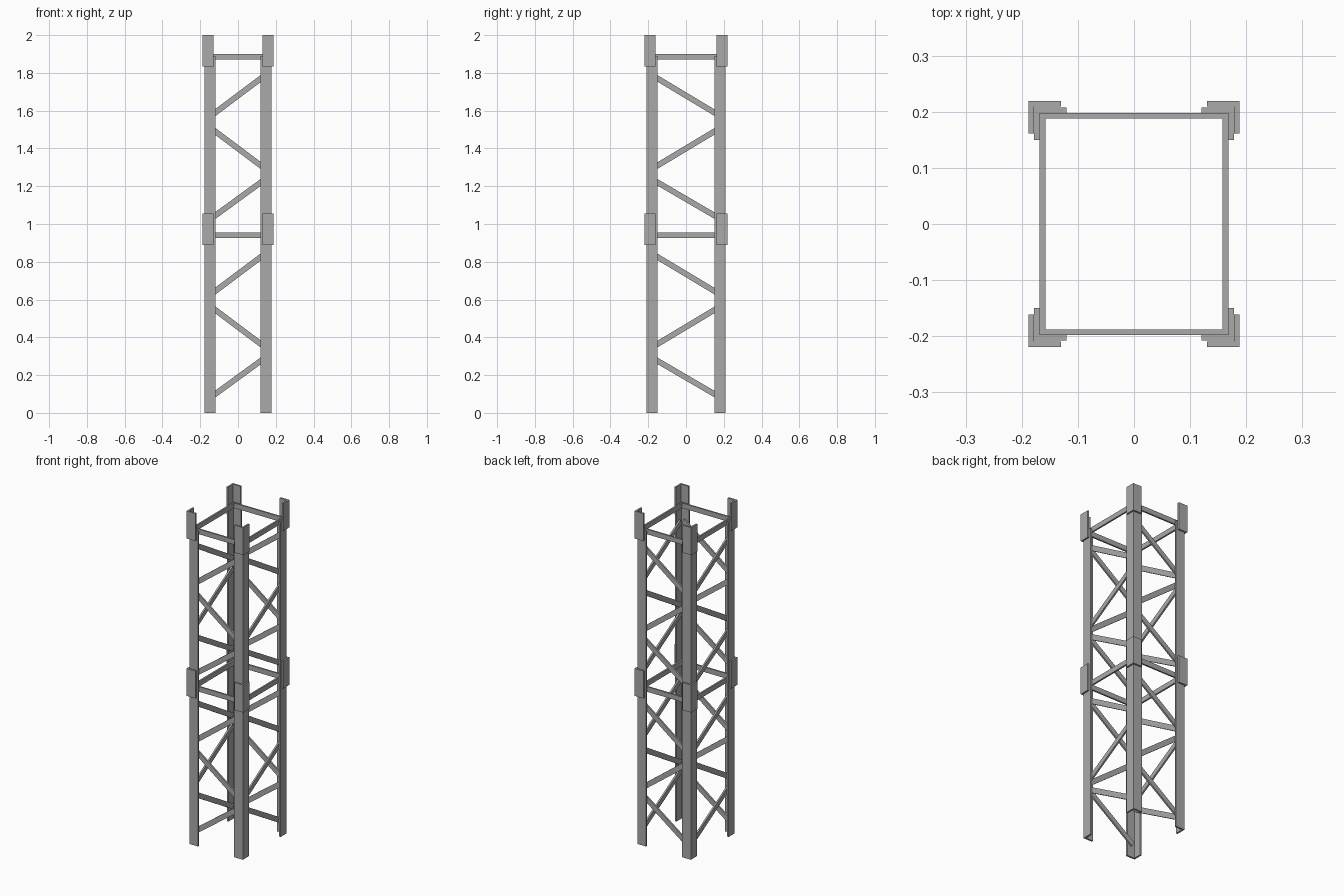
import bpy
import math
from mathutils import Matrix, Vector

cube = bpy.data.objects.get("Cube")
if cube:
    bpy.data.objects.remove(cube, do_unlink=True)

steel = bpy.data.materials.new("grey_steel")
steel.use_nodes = True
GREY = (0.4, 0.4, 0.4, 1)
steel.diffuse_color = GREY
steel.node_tree.nodes["Principled BSDF"].inputs["Base Color"].default_value = GREY

LEG_X, LEG_Y = 0.178, 0.208     # outer corner of the legs
FLANGE, PLATE = 0.058, 0.01     # angle-iron flange width and thickness
SECTION = 0.945                 # height of one tower section
BAR = 0.03                      # width of rails and braces
SIDES = (("left", 1), ("right", -1))
ENDS = (("back", 1), ("front", -1))


def add_mesh(name, verts, faces):
    mesh = bpy.data.meshes.new(name)
    mesh.from_pydata(verts, [], faces)
    mesh.materials.append(steel)
    obj = bpy.data.objects.new(name, mesh)
    bpy.context.collection.objects.link(obj)
    return obj


def prism(name, profile, z0, z1):
    """Extrude a counter-clockwise xy profile from z0 to z1."""
    n = len(profile)
    verts = [(x, y, z) for z in (z0, z1) for x, y in profile]
    faces = [tuple(reversed(range(n))), tuple(range(n, 2 * n))]
    faces += [(i, (i + 1) % n, n + (i + 1) % n, n + i) for i in range(n)]
    return add_mesh(name, verts, faces)


def angle_iron(name, sx, sy, x, y, z0, z1):
    """L-section whose outer corner is at (x, y) in the chosen quadrant."""
    f, t = FLANGE, PLATE
    profile = [(x, y), (x - f, y), (x - f, y - t),
               (x - t, y - t), (x - t, y - f), (x, y - f)]
    profile = [(sx * px, sy * py) for px, py in profile]
    if sx * sy < 0:
        profile.reverse()
    return prism(name, profile, z0, z1)


def flat_bar(name, start, end, normal):
    """Flat bar between two points, lying in the plane of the given normal."""
    start, end, normal = Vector(start), Vector(end), Vector(normal)
    along = end - start
    length = along.length
    along.normalize()
    across = normal.cross(along)
    l, w, t = length / 2, BAR / 2, PLATE / 2
    obj = prism(name, [(-l, -w), (l, -w), (l, w), (-l, w)], -t, t)
    turn = Matrix((along, across, normal)).transposed().to_4x4()
    obj.data.transform(Matrix.Translation((start + end) / 2) @ turn)
    return obj


def face_bars(label, point, half, clear, normal, flip):
    """Rail and three zigzag braces on one face of each section."""
    for s in range(2):
        base = s * SECTION
        rail_z = base + SECTION - 0.005
        flat_bar(f"{label}_rail_{s + 1}", point(-half, rail_z),
                 point(half, rail_z), normal)
        for i, (low, high) in enumerate(((0.10, 0.275), (0.365, 0.545),
                                         (0.645, 0.825))):
            way = flip * (1 if i % 2 == 0 else -1)
            # Carry the brace line on behind the leg flanges
            reach = half - 0.015
            mid = base + (low + high) / 2
            rise = (high - low) / 2 * reach / clear
            flat_bar(f"{label}_brace_{s + 1}_{i + 1}",
                     point(-way * reach, mid - rise),
                     point(way * reach, mid + rise), normal)


# Corner legs and the joint sleeves around their upper ends
for side, sx in SIDES:
    for end, sy in ENDS:
        for s in range(2):
            base = s * SECTION
            top = base + SECTION
            angle_iron(f"{end}_{side}_leg_{s + 1}", sx, sy,
                       LEG_X, LEG_Y, base, top)
            angle_iron(f"{end}_{side}_sleeve_{s + 1}", sx, sy,
                       LEG_X + PLATE, LEG_Y + PLATE + 0.001,
                       top - 0.055, top + 0.11)

# Lattice on the front and back faces
face_y = LEG_Y - 1.5 * PLATE
for end, sy in ENDS:
    face_bars(end, lambda u, z: (u, sy * face_y, z),
              LEG_X - PLATE, LEG_X - FLANGE, (0, sy, 0), 1)

# Lattice on the left and right faces
face_x = LEG_X - 1.5 * PLATE
for side, sx in SIDES:
    face_bars(side, lambda u, z: (sx * face_x, u, z),
              LEG_Y - PLATE, LEG_Y - FLANGE, (sx, 0, 0), -1)
